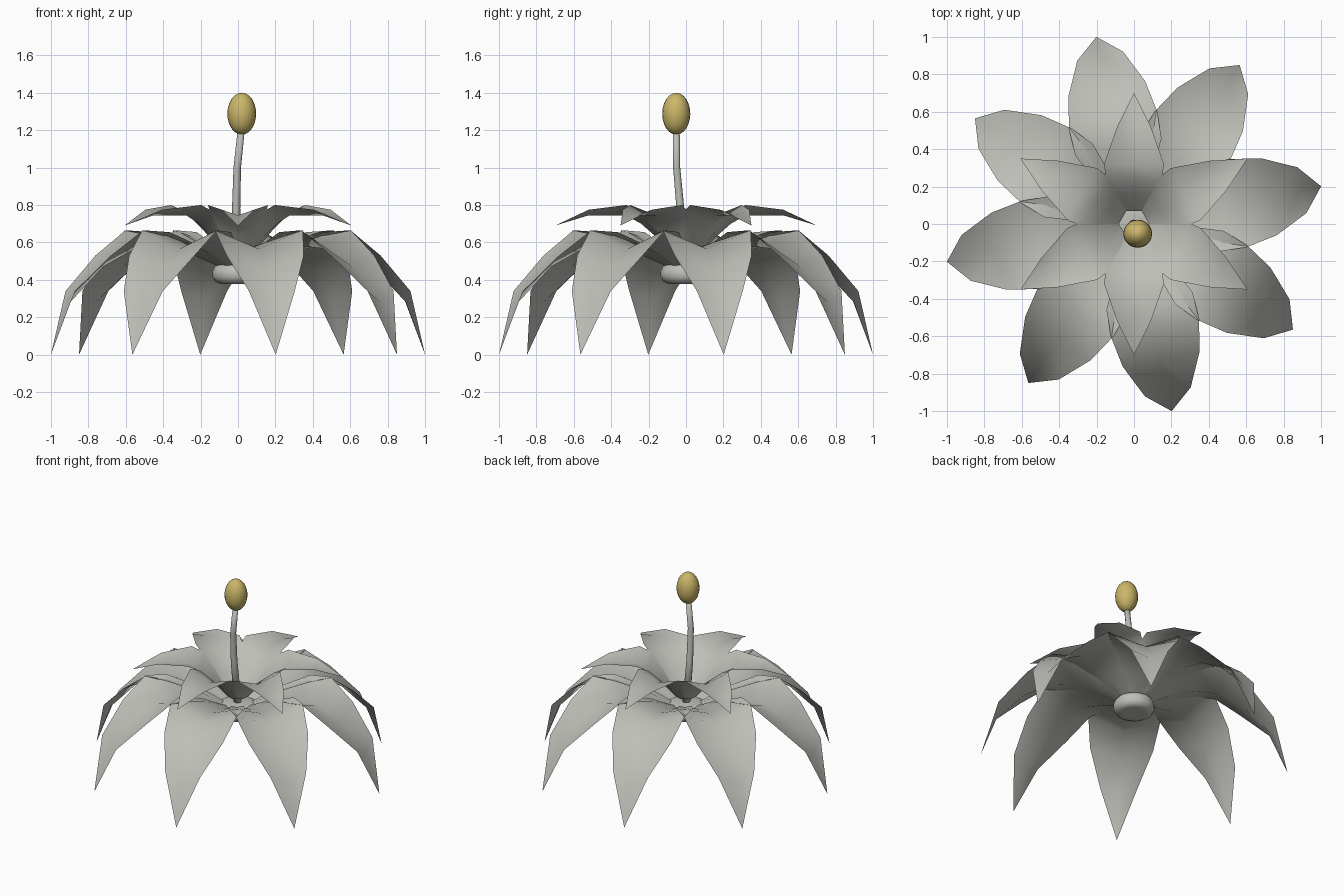
import bpy, math
from mathutils import Vector

if "Cube" in bpy.data.objects:
    bpy.data.objects.remove(bpy.data.objects["Cube"])


def material(name, rgb):
    m = bpy.data.materials.new(name)
    m.diffuse_color = (*rgb, 1)
    m.use_nodes = True
    m.node_tree.nodes["Principled BSDF"].inputs["Base Color"].default_value = m.diffuse_color
    return m


GREY = material("petal grey", (0.52, 0.52, 0.485))
GOLD = material("pollen gold", (0.60, 0.47, 0.14))


def make_object(name, verts, faces, mat):
    me = bpy.data.meshes.new(name)
    me.from_pydata(verts, [], faces)
    me.materials.append(mat)
    me.polygons.foreach_set("use_smooth", [True] * len(me.polygons))
    ob = bpy.data.objects.new(name, me)
    bpy.context.collection.objects.link(ob)
    return ob


def petal(name, rows, tip, angle):
    """Creased petal sheet; rows hold radius, half width, midrib z, edge z."""
    u = Vector((math.cos(angle), math.sin(angle), 0))
    v = Vector((-u.y, u.x, 0))
    verts, faces = [], []
    for r, w, zc, ze in rows:
        for s in (-1, 0, 1):
            verts.append(u * r + v * (s * w) + Vector((0, 0, ze if s else zc)))
    for i in range(len(rows) - 1):
        for j in range(2):
            a = i * 3 + j
            faces.append((a, a + 3, a + 4, a + 1))
    verts.append(u * tip[0] + Vector((0, 0, tip[1])))
    a, t = len(rows) * 3 - 3, len(verts) - 1
    faces += [(a, t, a + 1), (a + 1, t, a + 2)]
    return make_object(name, verts, faces, GREY)


def rings(name, sections, sides, mat):
    """Round solid from sections of centre x, y, z and radius."""
    verts, faces = [], []
    for x, y, z, r in sections:
        for k in range(sides):
            t = 2 * math.pi * k / sides
            verts.append((x + r * math.cos(t), y + r * math.sin(t), z))
    for i in range(len(sections) - 1):
        for k in range(sides):
            n = (k + 1) % sides
            faces.append((i * sides + k, i * sides + n,
                          (i + 1) * sides + n, (i + 1) * sides + k))
    faces.append(tuple(reversed(range(sides))))
    top = (len(sections) - 1) * sides
    faces.append(tuple(range(top, top + sides)))
    return make_object(name, verts, faces, mat)


# Eight large drooping petals
outer_rows = [(0.08, 0.05, 0.46, 0.48), (0.25, 0.15, 0.535, 0.585),
              (0.42, 0.235, 0.58, 0.655), (0.565, 0.24, 0.565, 0.665),
              (0.735, 0.21, 0.47, 0.53), (0.915, 0.125, 0.28, 0.34)]
for k in range(8):
    petal("outer_petal", outer_rows, (1.02, 0.0),
          math.radians(11.4 + 45 * k))

# Six small upright petals forming a cup
inner_rows = [(0.07, 0.04, 0.53, 0.54), (0.16, 0.10, 0.63, 0.67),
              (0.24, 0.15, 0.70, 0.765), (0.32, 0.16, 0.745, 0.80),
              (0.52, 0.09, 0.745, 0.775)]
for k in range(6):
    petal("inner_petal", inner_rows, (0.70, 0.69), math.radians(30 + 60 * k))

# Rounded hub under the petals
rings("base_hub", [(0, 0, 0.385, 0.05), (0, 0, 0.378, 0.09), (0, 0, 0.39, 0.12),
                   (0, 0, 0.415, 0.135), (0, 0, 0.45, 0.135),
                   (0, 0, 0.475, 0.12), (0, 0, 0.485, 0.09)], 20, GREY)

# Bent stalk
rings("stalk", [(0, 0, 0.45, 0.026), (-0.01, -0.03, 0.78, 0.022),
                (-0.004, -0.05, 1.0, 0.02), (0.018, -0.052, 1.21, 0.019)],
      10, GREY)

# Egg-shaped pollen head
bpy.ops.mesh.primitive_uv_sphere_add(segments=20, ring_count=12, radius=1,
                                     location=(0.02, -0.052, 1.288))
head = bpy.context.object
head.name = "pollen_head"
head.scale = (0.077, 0.075, 0.112)
head.data.materials.append(GOLD)
bpy.ops.object.shade_smooth()
